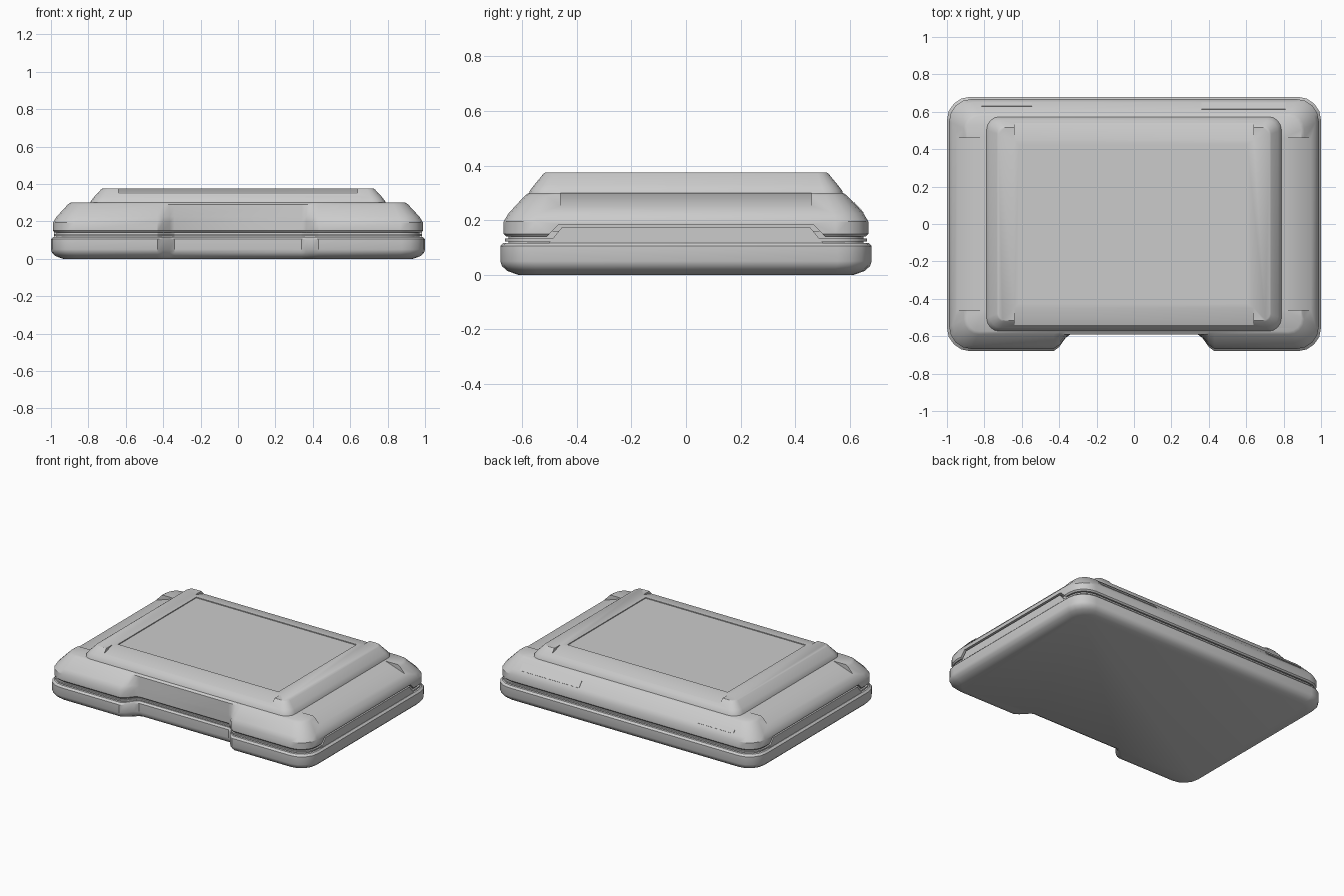
import bpy, bmesh, math
from mathutils import Matrix

cube = bpy.data.objects.get("Cube")
if cube:
    bpy.data.objects.remove(cube, do_unlink=True)

grey = bpy.data.materials.new("light grey")
grey.use_nodes = True
grey.diffuse_color = (0.6, 0.6, 0.6, 1)
grey.node_tree.nodes["Principled BSDF"].inputs["Base Color"].default_value = (0.6, 0.6, 0.6, 1)


def add_object(name, bm):
    bmesh.ops.recalc_face_normals(bm, faces=bm.faces[:])
    mesh = bpy.data.meshes.new(name)
    bm.to_mesh(mesh)
    bm.free()
    mesh.materials.append(grey)
    obj = bpy.data.objects.new(name, mesh)
    bpy.context.collection.objects.link(obj)
    return obj


def outline(hx, hy, radius, notch_y=None, segments=4):
    """Rounded rectangle, optionally with a wide notch in the front edge."""
    pts = []
    for corner, (sx, sy) in enumerate([(1, 1), (-1, 1), (-1, -1), (1, -1)]):
        for i in range(segments + 1):
            a = math.pi / 2 * (corner + i / segments)
            pts.append((sx * (hx - radius) + radius * math.cos(a),
                        sy * (hy - radius) + radius * math.sin(a)))
        if corner == 2 and notch_y is not None:
            edge = -hy
            y = max(notch_y, edge)
            side = [(-0.43, edge), (-0.40, edge + (y - edge) * 0.25),
                    (-0.365, edge + (y - edge) * 0.8), (-0.34, y)]
            pts += side + [(-px, py) for px, py in reversed(side)]
    return pts


def loft(name, levels):
    """Stack outlines: each level is (height, outline)."""
    bm = bmesh.new()
    rings = [[bm.verts.new((x, y, z)) for x, y in pts] for z, pts in levels]
    for low, high in zip(rings, rings[1:]):
        n = len(low)
        for i in range(n):
            j = (i + 1) % n
            bm.faces.new((low[i], low[j], high[j], high[i]))
    bm.faces.new(rings[0][::-1])
    bm.faces.new(rings[-1])
    return add_object(name, bm)


def shell(name, levels):
    """Case layer from (inset, height, notch depth) levels."""
    return loft(name, [(z, outline(1 - i, 0.68 - i, 0.125 - i * 0.5, ny))
                       for i, z, ny in levels])


def prism(name, pts, axis, start, end):
    """Extrude a side profile along x or y."""
    bm = bmesh.new()
    ends = [[bm.verts.new((d, p, z) if axis == "x" else (p, d, z)) for p, z in pts]
            for d in (start, end)]
    n = len(pts)
    for i in range(n):
        j = (i + 1) % n
        bm.faces.new((ends[0][i], ends[0][j], ends[1][j], ends[1][i]))
    bm.faces.new(ends[0])
    bm.faces.new(ends[1])
    return add_object(name, bm)


def cut(obj, cutter):
    cutter.hide_render = True
    mod = obj.modifiers.new("cut", "BOOLEAN")
    mod.operation = "DIFFERENCE"
    mod.solver = "EXACT"
    mod.object = cutter
    bpy.context.view_layer.objects.active = obj
    bpy.ops.object.modifier_apply(modifier=mod.name)
    bpy.data.objects.remove(cutter, do_unlink=True)


def smooth(obj, degrees=32):
    bpy.ops.object.select_all(action="DESELECT")
    obj.select_set(True)
    bpy.context.view_layer.objects.active = obj
    bpy.ops.object.shade_smooth_by_angle(angle=math.radians(degrees))


# Lower case, seam core and upper case
base = shell("lower_case", [(0.065, 0, -0.55), (0.025, 0.014, -0.575), (0.006, 0.032, -0.587),
                            (0, 0.05, -0.59), (0, 0.105, -0.59), (0.012, 0.117, -0.58)])
core = shell("seam_core", [(0.03, 0.1, -0.57), (0.03, 0.16, -0.57)])
rim = shell("seam_rim", [(0.018, 0.122, -0.58), (0.018, 0.132, -0.58)])
lid = shell("upper_case", [(0.02, 0.141, -0.58), (0.012, 0.15, -0.59), (0.012, 0.195, -0.59),
                           (0.03, 0.225, -0.59), (0.09, 0.29, -0.59), (0.105, 0.3, -0.575)])

# Side recesses in the lid, raised lid edge, and the lower-case lips that fill it
parts = [base, core, rim]
for s, side in ((1, "left"), (-1, "right")):
    cut(lid, prism("recess_cutter", [(s * 0.785, 0.305), (s * 1.1, 0.2), (s * 1.1, 0.4),
                                     (s * 0.785, 0.4)], "y", -0.46, 0.46))
    cut(lid, prism("edge_cutter", [(-0.53, 0.12), (-0.465, 0.185), (0.465, 0.185),
                                   (0.53, 0.12)], "x", s * 0.94, s * 1.1))
    parts.append(prism(side + "_lip", [(-0.505, 0.112), (-0.455, 0.173), (0.455, 0.173),
                                       (0.505, 0.112)], "x", s * 0.92, s * 0.985))
parts.append(lid)

# Raised display plate with sloped front and back strips and a sunken screen
plate = loft("display_plate", [(z, outline(hx, hy, r)) for z, hx, hy, r in
                               [(0.29, 0.79, 0.575, 0.07), (0.308, 0.787, 0.572, 0.07),
                                (0.33, 0.77, 0.555, 0.06), (0.37, 0.733, 0.522, 0.04),
                                (0.375, 0.725, 0.515, 0.035)]])
for s in (1, -1):
    cut(plate, prism("strip_cutter", [(s * 0.446, 0.376), (s * 0.65, 0.314), (s * 0.65, 0.45),
                                      (s * 0.446, 0.45)], "x", -0.64, 0.64))
cut(plate, prism("screen_cutter", [(-0.425, 0.369), (0.425, 0.369), (0.425, 0.4),
                                   (-0.425, 0.4)], "x", -0.615, 0.605))
parts.append(plate)

# Thin covers on the sloped back edge
for name, x, width, y, height in (("small_back_cover", -0.68, 0.27, 0.638, 0.03),
                                  ("large_back_cover", 0.585, 0.45, 0.631, 0.052)):
    bm = bmesh.new()
    place = (Matrix.Translation((x, y, 0.225 + (0.65 - y) * 1.083))
             @ Matrix.Rotation(math.radians(-47), 4, "X")
             @ Matrix.Diagonal((width, height, 0.006, 1)))
    bmesh.ops.create_cube(bm, size=1, matrix=place)
    parts.append(add_object(name, bm))

for part in parts:
    smooth(part)
